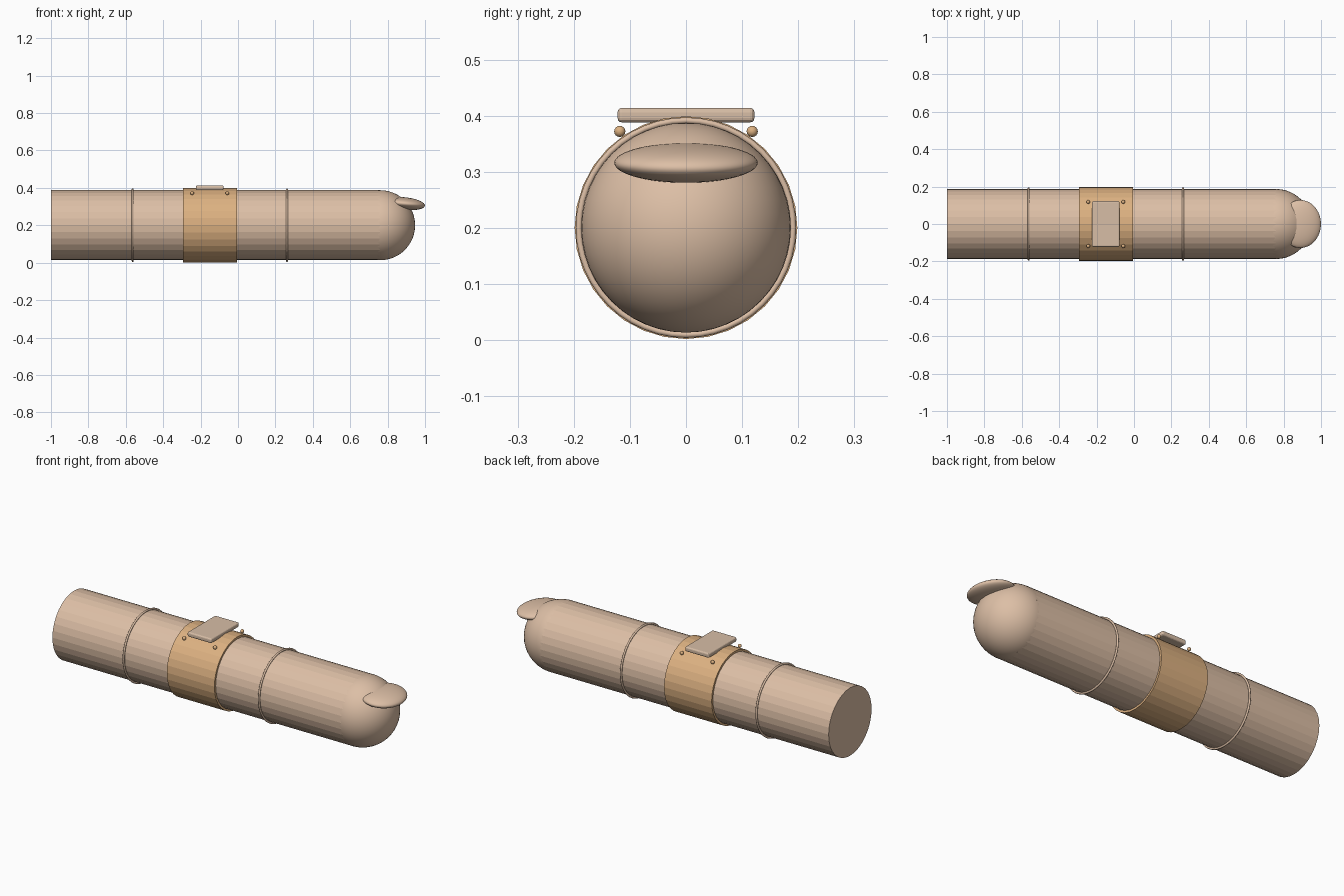
import bpy, math

cube = bpy.data.objects.get("Cube")
if cube:
    bpy.data.objects.remove(cube, do_unlink=True)

AXIS_Z = 0.2005
ALONG_X = (0, math.pi / 2, 0)


def material(name, colour):
    m = bpy.data.materials.new(name)
    m.use_nodes = True
    m.diffuse_color = (*colour, 1)
    m.node_tree.nodes["Principled BSDF"].inputs["Base Color"].default_value = (*colour, 1)
    return m


skin = material("beige skin", (0.72, 0.52, 0.38))
tan = material("tan band", (0.72, 0.44, 0.22))
pale = material("pale plate", (0.68, 0.51, 0.38))


def finish(name, mat, smooth=False):
    ob = bpy.context.object
    ob.name = name
    ob.data.materials.append(mat)
    if smooth:
        bpy.ops.object.shade_smooth()
    return ob


def tube(name, x0, x1, radius, mat):
    bpy.ops.mesh.primitive_cylinder_add(vertices=32, radius=radius, depth=x1 - x0,
                                        location=((x0 + x1) / 2, 0, AXIS_Z), rotation=ALONG_X)
    return finish(name, mat)


def ball(name, location, radius, mat, scale=(1, 1, 1), tilt=0, segments=32):
    bpy.ops.mesh.primitive_uv_sphere_add(segments=segments, ring_count=segments // 2, radius=radius,
                                         location=location, rotation=(0, tilt, 0))
    bpy.context.object.scale = scale
    return finish(name, mat, True)


# Long shaft with a rounded tip
tube("shaft", -1, 0.76, 0.187, skin)
ball("rounded_tip", (0.76, 0, AXIS_Z), 0.187, skin, segments=48)

# Flattened nail on the tip
ball("nail", (0.89, 0, 0.316), 1, skin, (0.11, 0.128, 0.034), 0.1, 48)

# Thin creases around the shaft
for name, x in (("rear_ring", -0.563), ("front_ring", 0.262)):
    bpy.ops.mesh.primitive_torus_add(major_segments=48, minor_segments=12, major_radius=0.191,
                                     minor_radius=0.0055, location=(x, 0, AXIS_Z), rotation=ALONG_X)
    finish(name, skin, True)

# Wide band with its mounting plate
tube("band", -0.295, -0.005, 0.1985, tan)
bpy.ops.mesh.primitive_cube_add(size=1, location=(-0.151, 0, 0.401))
plate = finish("plate", pale)
plate.scale = (0.148, 0.244, 0.026)
bpy.ops.object.transform_apply(location=False, rotation=False, scale=True)
bevel = plate.modifiers.new("soft edges", "BEVEL")
bevel.width = 0.008
bevel.segments = 3

# Four rivets at the plate corners
for x in (-0.245, -0.057):
    for side, y in (("right", -0.118), ("left", 0.118)):
        ball(f"rivet_{side}", (x, y, 0.372), 0.01, tan, segments=16)
